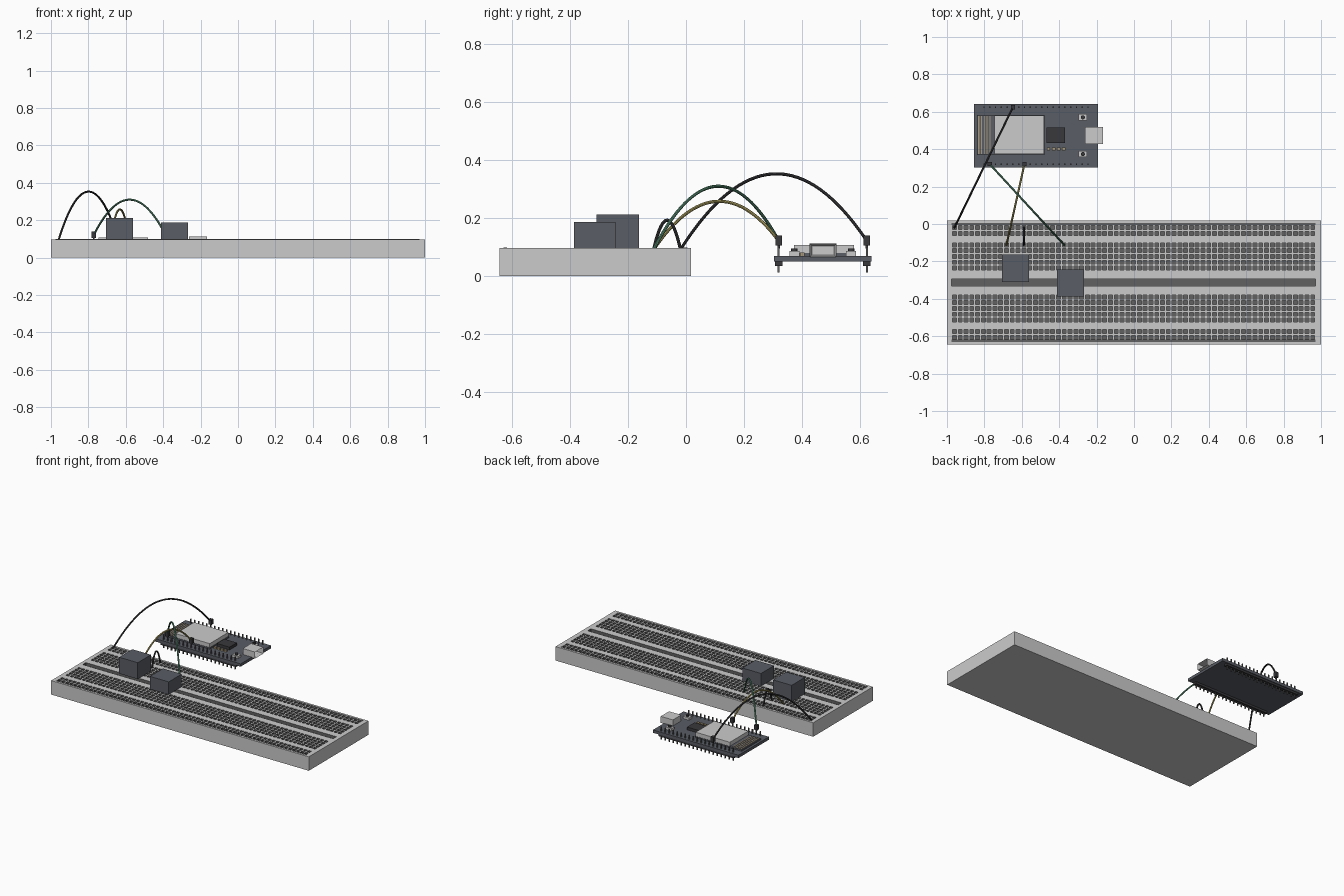
import bpy, bmesh, math
from mathutils import Matrix, Vector

if "Cube" in bpy.data.objects:
    bpy.data.objects.remove(bpy.data.objects["Cube"])


def mat(name, r, g, b):
    m = bpy.data.materials.new(name)
    m.diffuse_color = (r, g, b, 1)
    m.use_nodes = True
    m.node_tree.nodes["Principled BSDF"].inputs["Base Color"].default_value = m.diffuse_color
    return m


DARK = mat("dark_plastic", 0.10, 0.11, 0.13)
BLACK = mat("black", 0.04, 0.04, 0.045)
HOLE = mat("socket_dark", 0.12, 0.12, 0.12)
GREEN = mat("green_wire", 0.10, 0.28, 0.18)
YELLOW = mat("yellow_wire", 0.42, 0.36, 0.12)
COPPER = mat("copper", 0.40, 0.32, 0.20)


def finish(name, bm, *mats):
    me = bpy.data.meshes.new(name)
    bm.to_mesh(me)
    bm.free()
    for m in mats:
        if m:
            me.materials.append(m)
    ob = bpy.data.objects.new(name, me)
    bpy.context.collection.objects.link(ob)
    return ob


def add_box(bm, x0, x1, y0, y1, z0, z1):
    M = Matrix.Translation(((x0 + x1) / 2, (y0 + y1) / 2, (z0 + z1) / 2)) \
        @ Matrix.Diagonal((x1 - x0, y1 - y0, z1 - z0, 1))
    return bmesh.ops.create_cube(bm, size=1, matrix=M)["verts"]


def boxes(name, m, *dims):
    bm = bmesh.new()
    for d in dims:
        add_box(bm, *d)
    return finish(name, bm, m)


# ---- Breadboard: a stepped top surface with sockets, centre groove and stripes
P = 0.0309                 # hole pitch
TOP = 0.098
CY, HALF = -0.3125, 0.3305
R = 0.0105                 # half socket width
cols = [-0.96 + P * k for k in range(63)]
rows = [s * P * k for k in (2.5, 3.5, 4.5, 5.5, 6.5, 8.5, 9.5) for s in (-1, 1)]
xs = sorted([-1, -0.975, 0.97, 1] + [c + s * R for c in cols for s in (-1, 1)])
ys = sorted([c + s * R for c in rows for s in (-1, 1)]
            + [s * o for o in (0.018, 0.306, 0.318, HALF) for s in (-1, 1)])


def height(x, o):
    if -0.975 < x < 0.97:
        if abs(o) < 0.018:
            return TOP - 0.02
        if 0.306 < abs(o) < 0.318:
            return TOP + 0.001
    if any(abs(o - r) < R for r in rows) and any(abs(x - c) < R for c in cols):
        return TOP - 0.015
    return TOP


bm = bmesh.new()
shell = add_box(bm, -1, 1, CY - HALF, CY + HALF, 0, TOP)
bmesh.ops.delete(bm, geom=[f for f in bm.faces if f.normal.z > 0.9], context="FACES_ONLY")


def quad(pts, dark):
    f = bm.faces.new([bm.verts.new((x, y + CY, z)) for x, y, z in pts])
    f.material_index = int(dark)


H = [[height((a + b) / 2, (c + d) / 2) for c, d in zip(ys, ys[1:])]
     for a, b in zip(xs, xs[1:])]
for i, col in enumerate(H):
    x0, x1 = xs[i], xs[i + 1]
    for j, h in enumerate(col):
        y0, y1 = ys[j], ys[j + 1]
        quad([(x0, y0, h), (x1, y0, h), (x1, y1, h), (x0, y1, h)], h != TOP)
        if i + 1 < len(H) and H[i + 1][j] != h:
            n = H[i + 1][j]
            quad([(x1, y0, n), (x1, y1, n), (x1, y1, h), (x1, y0, h)], True)
        if j + 1 < len(col) and col[j + 1] != h:
            n = col[j + 1]
            quad([(x0, y1, h), (x1, y1, h), (x1, y1, n), (x0, y1, n)], True)
bmesh.ops.remove_doubles(bm, verts=bm.verts, dist=0.0001)
finish("breadboard", bm, mat("board_grey", 0.8, 0.8, 0.78), HOLE)

# ---- Two plain modules plugged into the breadboard
boxes("sensor_block_left", DARK, (-0.706, -0.562, -0.309, -0.163, TOP, 0.213))
boxes("sensor_block_right", DARK, (-0.412, -0.267, -0.387, -0.243, TOP, 0.187))

# ---- Microcontroller board
BX, BY = -0.524, 0.472
PIN_ROWS = (BY - 0.152, BY + 0.152)
pin_x = [BX + P * (k - 9) for k in range(19)]
boxes("circuit_board", DARK, (-0.856, -0.192, BY - 0.169, BY + 0.169, 0.05, 0.07))
boxes("pin_headers", BLACK,
      *[(BX - 0.293, BX + 0.293, y - 0.0125, y + 0.0125, 0.035, 0.05) for y in PIN_ROWS])
boxes("header_pins", HOLE,
      *[(x - 0.0035, x + 0.0035, y - 0.0035, y + 0.0035, 0.012, 0.1)
        for x in pin_x for y in PIN_ROWS])

# Radio module with shield can and antenna strips
boxes("radio_module_base", DARK, (-0.84, -0.478, 0.37, 0.582, 0.07, 0.08))
boxes("radio_shield", None, (-0.746, -0.481, 0.373, 0.58, 0.08, 0.108))
boxes("antenna_strips", COPPER,
      *[(-0.833 + 0.015 * k, -0.827 + 0.015 * k, 0.375, 0.578, 0.08, 0.082) for k in range(5)])

# Small chip and capacitors
boxes("interface_chip", BLACK, (-0.468, -0.369, 0.433, 0.516, 0.07, 0.09))
boxes("capacitors", COPPER,
      *[(x - 0.009, x + 0.009, 0.394, 0.409, 0.07, 0.082)
        for x in (-0.457, -0.43, -0.403, -0.376)])

# USB socket with a recessed opening
bm = bmesh.new()
add_box(bm, -0.262, -0.167, 0.427, 0.519, 0.066, 0.112)
bm.normal_update()
mouth = [f for f in bm.faces if f.normal.x > 0.9]
bmesh.ops.inset_region(bm, faces=mouth, thickness=0.011)
bmesh.ops.translate(bm, verts=mouth[0].verts, vec=(-0.05, 0, 0))
finish("usb_socket", bm)

# Push buttons: base and round cap
for side, y in (("front", 0.374), ("back", 0.57)):
    boxes("button_base_" + side, None, (-0.297, -0.25, y - 0.017, y + 0.017, 0.07, 0.086))
    bm = bmesh.new()
    bmesh.ops.create_cone(bm, cap_ends=True, segments=16, radius1=0.011, radius2=0.011,
                          depth=0.012, matrix=Matrix.Translation((-0.2735, y, 0.09)))
    finish("button_cap_" + side, bm, BLACK)


# ---- Jumper wires: parabolic arcs
def wire(name, a, b, apex, m):
    a, b = Vector(a), Vector(b)
    rise = apex - (a.z + b.z) / 2
    cu = bpy.data.curves.new(name, "CURVE")
    cu.dimensions = "3D"
    cu.bevel_depth, cu.bevel_resolution, cu.use_fill_caps = 0.0055, 2, True
    sp = cu.splines.new("POLY")
    N = 32
    sp.points.add(N)
    for i, pt in enumerate(sp.points):
        t = i / N
        p = a.lerp(b, t)
        pt.co = (p.x, p.y, p.z + 4 * rise * t * (1 - t), 1)
    cu.materials.append(m)
    ob = bpy.data.objects.new(name, cu)
    bpy.context.collection.objects.link(ob)
    bpy.ops.object.select_all(action="DESELECT")
    ob.select_set(True)
    bpy.context.view_layer.objects.active = ob
    bpy.ops.object.convert(target="MESH")
    bpy.ops.object.shade_smooth_by_angle()


hole_y = CY + 6.5 * P
rail_y = CY + 9.5 * P
ends = [(pin_x[5], PIN_ROWS[1]), (pin_x[7], PIN_ROWS[0]), (pin_x[1], PIN_ROWS[0])]
wire("ground_wire", (cols[0], rail_y, 0.092), (*ends[0], 0.122), 0.353, BLACK)
wire("yellow_signal_wire", (cols[9], hole_y, 0.092), (*ends[1], 0.122), 0.258, YELLOW)
wire("green_signal_wire", (cols[19], hole_y, 0.092), (*ends[2], 0.122), 0.31, GREEN)
wire("short_ground_wire", (cols[12], hole_y, 0.092), (cols[12], rail_y, 0.092), 0.193, BLACK)

# Plug housings on the header pins
boxes("wire_plugs", BLACK,
      *[(x - 0.011, x + 0.011, y - 0.011, y + 0.011, 0.105, 0.14) for x, y in ends],
      *[(x - 0.004, x + 0.004, y - 0.004, y + 0.004, 0.095, 0.106) for x, y in ends])
